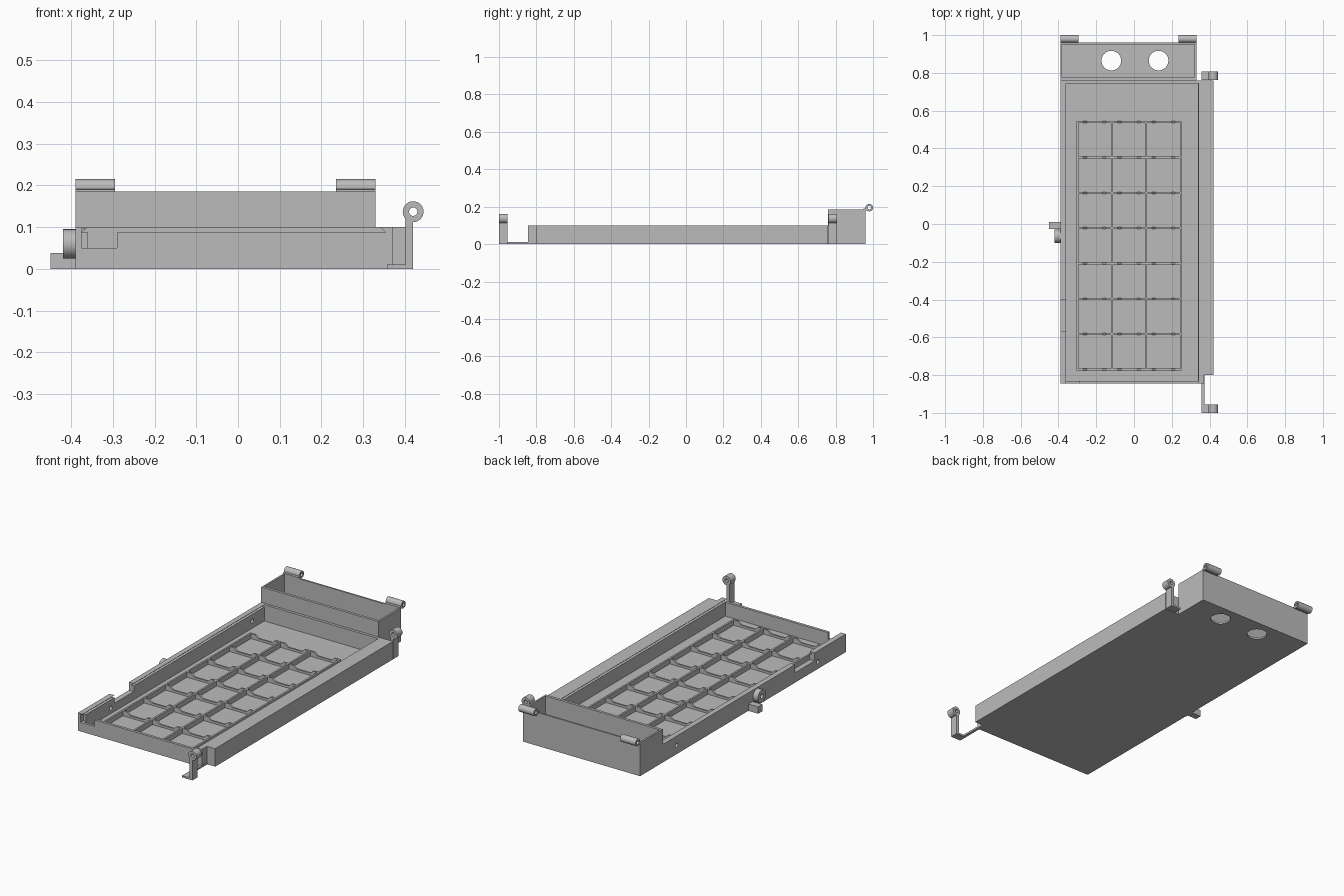
import bpy, bmesh, math
from mathutils import Vector

old = bpy.data.objects.get("Cube")
if old:
    bpy.data.objects.remove(old, do_unlink=True)

grey = bpy.data.materials.new("matte grey")
grey.use_nodes = True
grey.diffuse_color = (0.5, 0.5, 0.5, 1)
grey.node_tree.nodes["Principled BSDF"].inputs["Base Color"].default_value = (0.5, 0.5, 0.5, 1)


def finish(name, bm):
    bmesh.ops.recalc_face_normals(bm, faces=bm.faces)
    mesh = bpy.data.meshes.new(name)
    bm.to_mesh(mesh)
    bm.free()
    mesh.materials.append(grey)
    obj = bpy.data.objects.new(name, mesh)
    bpy.context.scene.collection.objects.link(obj)
    return obj


def prism(name, pts, axis, lo, hi):
    """Extrude a 2D profile along an axis; points use the other two axes in order."""
    def place(p, t):
        c = list(p)
        c.insert("xyz".index(axis), t)
        return c
    bm = bmesh.new()
    face = bm.faces.new([bm.verts.new(place(p, lo)) for p in pts])
    new = bmesh.ops.extrude_face_region(bm, geom=[face])["geom"]
    shift = Vector(place((0, 0), hi - lo))
    bmesh.ops.translate(bm, vec=shift, verts=[g for g in new if isinstance(g, bmesh.types.BMVert)])
    return finish(name, bm)


def box(name, x0, x1, y0, y1, z0, z1):
    return prism(name, [(x0, y0), (x1, y0), (x1, y1), (x0, y1)], "z", z0, z1)


def rod(name, centre, r, axis, lo, hi, n=32):
    a, b = centre
    pts = [(a + r * math.cos(math.tau * i / n), b + r * math.sin(math.tau * i / n)) for i in range(n)]
    return prism(name, pts, axis, lo, hi)


def cut(obj, *cutters):
    for c in cutters:
        c.hide_render = True
        m = obj.modifiers.new("cut", "BOOLEAN")
        m.operation, m.solver, m.object = "DIFFERENCE", "EXACT", c
    bpy.context.view_layer.update()
    deps = bpy.context.evaluated_depsgraph_get()
    mesh = bpy.data.meshes.new_from_object(obj.evaluated_get(deps))
    obj.modifiers.clear()
    obj.data = mesh
    for c in cutters:
        bpy.data.objects.remove(c, do_unlink=True)


def smooth(obj):
    bpy.ops.object.select_all(action="DESELECT")
    obj.select_set(True)
    bpy.context.view_layer.objects.active = obj
    bpy.ops.object.shade_smooth_by_angle(angle=math.radians(30))


# Tray body with a wide left rail, cavity and dovetail lid slot
outline = [(-0.39, -0.845), (0.37, -0.845), (0.37, -0.8), (0.42, -0.8), (0.42, 0.76), (-0.39, 0.76)]
tray = prism("tray", outline, "z", 0, 0.1)
slot = [(-0.375, 0.087), (0.355, 0.087), (0.338, 0.102), (-0.358, 0.102)]
cut(tray,
    box("cavity_cutter", -0.36, 0.34, -0.83, 0.745, 0.01, 0.09),
    prism("slot_cutter", slot, "y", -0.9, 0.745),
    box("front_notch_cutter", -0.375, -0.29, -0.9, -0.82, 0.05, 0.095),
    box("side_notch_cutter", -0.45, -0.35, -0.57, -0.4, 0.055, 0.15),
    rod("pin_hole_cutter", (0.64, 0.05), 0.012, "x", -0.45, -0.35, 16),
    rod("pin_hole_cutter", (-0.6, 0.04), 0.012, "x", -0.45, -0.35, 16))

# Grid of cells: straight long ribs, scalloped cross ribs
x_start, y_start, dx, dy, t = -0.3, -0.77, 0.1825, 0.187, 0.01
top, low, floor = 0.038, 0.022, 0.008
for i in range(4):
    x = x_start + i * dx
    box("long_rib", x - t / 2, x + t / 2, y_start - t / 2, y_start + 7 * dy + t / 2, floor, top)
scallop = [(x_start, floor), (x_start, top)]
for i in range(3):
    x = x_start + i * dx
    scallop += [(x + 0.03, top), (x + 0.05, low), (x + dx - 0.05, low), (x + dx - 0.03, top)]
scallop += [(x_start + 3 * dx, top), (x_start + 3 * dx, floor)]
for j in range(8):
    y = y_start + j * dy
    prism("cross_rib", scallop, "y", y - t / 2, y + t / 2)

# Tall open compartment at the back with two floor holes
bin_box = box("rear_compartment", -0.39, 0.33, 0.76, 0.96, 0, 0.185)
cut(bin_box,
    box("bin_cutter", -0.38, 0.32, 0.775, 0.95, 0.01, 0.3),
    rod("floor_hole_cutter", (-0.12, 0.865), 0.052, "z", -0.1, 0.1, 48),
    rod("floor_hole_cutter", (0.13, 0.865), 0.052, "z", -0.1, 0.1, 48))

# Hinge barrels on the back of the compartment
for x0, x1 in ((-0.39, -0.295), (0.235, 0.33)):
    barrel = rod("hinge_barrel", (0.98, 0.195), 0.02, "x", x0, x1)
    cut(barrel, rod("bore_cutter", (0.98, 0.195), 0.01, "x", x0 - 1, x1 + 1))
    smooth(barrel)
    prism("hinge_web", [(0.95, 0.18), (0.96, 0.18), (0.972, 0.184), (0.968, 0.193), (0.95, 0.19)],
          "x", x0, x1)

# Upright eye brackets on the left side
for y0, y1 in ((-1.0, -0.955), (0.762, 0.807)):
    box("bracket_foot", 0.357, 0.42, y0, y1, 0, 0.01)
    arm = box("bracket_arm", 0.402, 0.42, y0, y1, 0, 0.137)
    cut(arm, rod("bore_cutter", (0.42, 0.137), 0.018, "y", y0 - 0.1, y1 + 0.1))
    eye = rod("bracket_eye", (0.42, 0.137), 0.025, "y", y0, y1)
    cut(eye, rod("bore_cutter", (0.42, 0.137), 0.01, "y", y0 - 0.1, y1 + 0.1))
    smooth(eye)
box("front_bracket_strip", 0.357, 0.372, -0.96, -0.8, 0, 0.01)

# Round boss and stop block on the right side
boss = rod("side_boss", (-0.065, 0.06), 0.035, "x", -0.42, -0.388)
cut(boss, rod("bore_cutter", (-0.065, 0.06), 0.013, "x", -0.5, -0.395))
smooth(boss)
box("side_stop", -0.45, -0.388, -0.027, 0.01, 0, 0.038)
